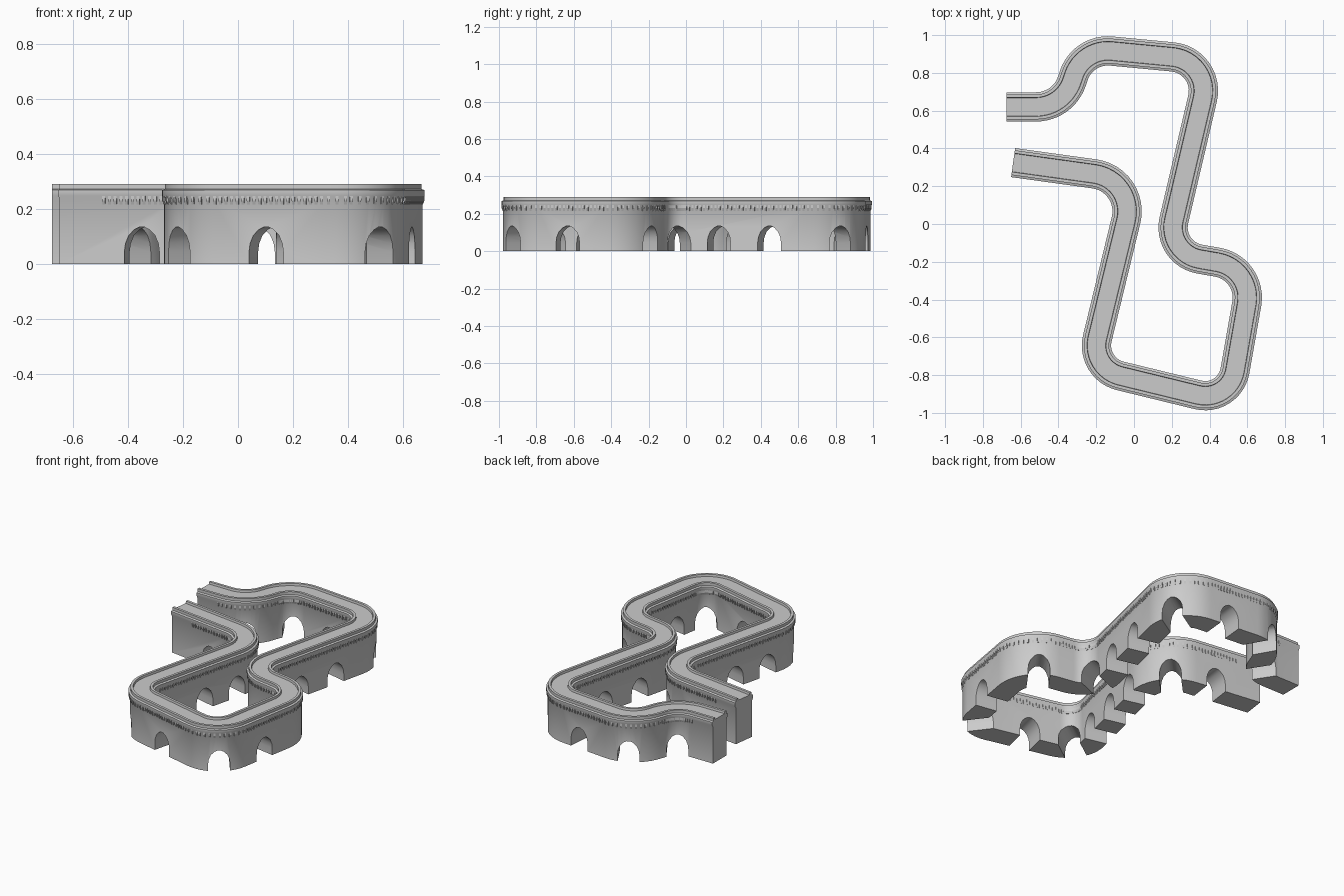
import bpy, bmesh, math
from mathutils import Vector as V

if "Cube" in bpy.data.objects:
    bpy.data.objects.remove(bpy.data.objects["Cube"])

# Centreline corners: x, y, fillet radius
CORNERS = [(-.675, .62, 0), (-.375, .62, .2), (-.27, .93, .19), (.41, .865, .18),
           (.17, -.155, .17), (.63, -.235, .19), (.505, -.945, .16),
           (-.233, -.765, .165), (.01, .235, .2), (-.64, .325, 0)]


def fillet_path(corners, steps=12):
    pts = [V(c[:2]) for c in corners]
    path = [pts[0]]
    for i in range(1, len(pts) - 1):
        p, r = pts[i], corners[i][2]
        a, b = (pts[i-1] - p).normalized(), (pts[i+1] - p).normalized()
        half = a.angle(b) / 2
        t = r / math.tan(half)
        centre = p + (a + b).normalized() * r / math.sin(half)
        v0, v1 = p + a * t - centre, p + b * t - centre
        ang = v0.angle(v1)
        for k in range(steps + 1):
            f = k / steps
            path.append(centre + (v0 * math.sin((1-f) * ang) + v1 * math.sin(f * ang)) / math.sin(ang))
    return path + [pts[-1]]


path = fillet_path(CORNERS)
dist = [0]
for a, b in zip(path, path[1:]):
    dist.append(dist[-1] + (b - a).length)
total = dist[-1]


def at(s):
    """Point and tangent at distance s along the centreline."""
    for i in range(len(path) - 1):
        if s <= dist[i+1] or i == len(path) - 2:
            d = (path[i+1] - path[i]).normalized()
            return path[i] + d * (s - dist[i]), d


def nearest(x, y):
    return min((k * total / 2000 for k in range(2001)), key=lambda s: (at(s)[0] - V((x, y))).length)


def finish(bm, name):
    bmesh.ops.recalc_face_normals(bm, faces=bm.faces)
    me = bpy.data.meshes.new(name)
    bm.to_mesh(me)
    bm.free()
    ob = bpy.data.objects.new(name, me)
    bpy.context.collection.objects.link(ob)
    return ob


def skin(bm, rings):
    """Closed tube through rings of points, with end caps."""
    vs = [[bm.verts.new(p) for p in r] for r in rings]
    n = len(vs[0])
    for a, b in zip(vs, vs[1:]):
        for i in range(n):
            bm.faces.new((a[i], a[(i+1) % n], b[(i+1) % n], b[i]))
    bm.faces.new(vs[0])
    bm.faces.new(vs[-1][::-1])


# Wall with cornice, twin parapets and sunken walkway
half = [(.07, 0), (.07, .235), (.0775, .248), (.0775, .268), (.066, .272),
        (.066, .29), (.05, .29), (.048, .276)]
profile = half + [(-x, z) for x, z in reversed(half)]
rings = []
for i, p in enumerate(path):
    t = (path[min(i+1, len(path)-1)] - path[max(i-1, 0)])
    if 0 < i < len(path) - 1:
        t = (path[i+1] - p).normalized() + (p - path[i-1]).normalized()
    t.normalize()
    n = V((-t.y, t.x))
    rings.append([(p.x + n.x * o, p.y + n.y * o, z) for o, z in profile])
bm = bmesh.new()
skin(bm, rings)
wall = finish(bm, "viaduct_wall")

# Arch positions: known spots, with even spacing between the hidden ones
spots = [(.36, .8), (.317, .46), (.255, .19), (.215, -.07), (.52, -.25), (.565, -.62),
         (.48, -.88), (.12, -.85), (-.17, -.75), (-.34, .284)]
arches = [nearest(*p) for p in spots]
first, a, b = arches[0], arches[-2], arches[-1]
arches += [a + (b - a) * k / 5 for k in range(1, 5)]
arches += [.28 + (first - .28) * k / 3 for k in range(3)]

# Pointed arch cutters
right = [(.064, -.05), (.064, .045), (.06, .075), (.048, .104), (.028, .125), (.01, .134)]
outline = right + [(-x, z) for x, z in reversed(right)]
bm = bmesh.new()
for s in arches:
    p, t = at(s)
    n = V((-t.y, t.x))
    skin(bm, [[(p.x + t.x * u + n.x * w, p.y + t.y * u + n.y * w, z) for u, z in outline]
              for w in (-.1, .1)])
cutter = finish(bm, "arch_cutters")
cutter.hide_render = True
cutter.hide_viewport = False
mod = wall.modifiers.new("arches", 'BOOLEAN')
mod.operation, mod.solver, mod.object = 'DIFFERENCE', 'EXACT', cutter
bpy.context.view_layer.objects.active = wall
wall.select_set(True)
bpy.ops.object.modifier_apply(modifier=mod.name)
bpy.data.objects.remove(cutter)
bpy.ops.object.shade_smooth_by_angle(angle=math.radians(30))

# Row of small corbels under the cornice on both sides
bm = bmesh.new()
count = int((total - .3) / .021)
for k in range(count + 1):
    p, t = at(.15 + k * .021)
    n = V((-t.y, t.x))
    for side in (-1, 1):
        def ring(o, z):
            return [(p.x + t.x * u + n.x * w * side, p.y + t.y * u + n.y * w * side, z)
                    for u, w in ((-.0055, .062), (.0055, .062), (.0055, o), (-.0055, o))]
        skin(bm, [ring(.071, .216), ring(.0765, .23), ring(.0765, .25)])
finish(bm, "corbels")
